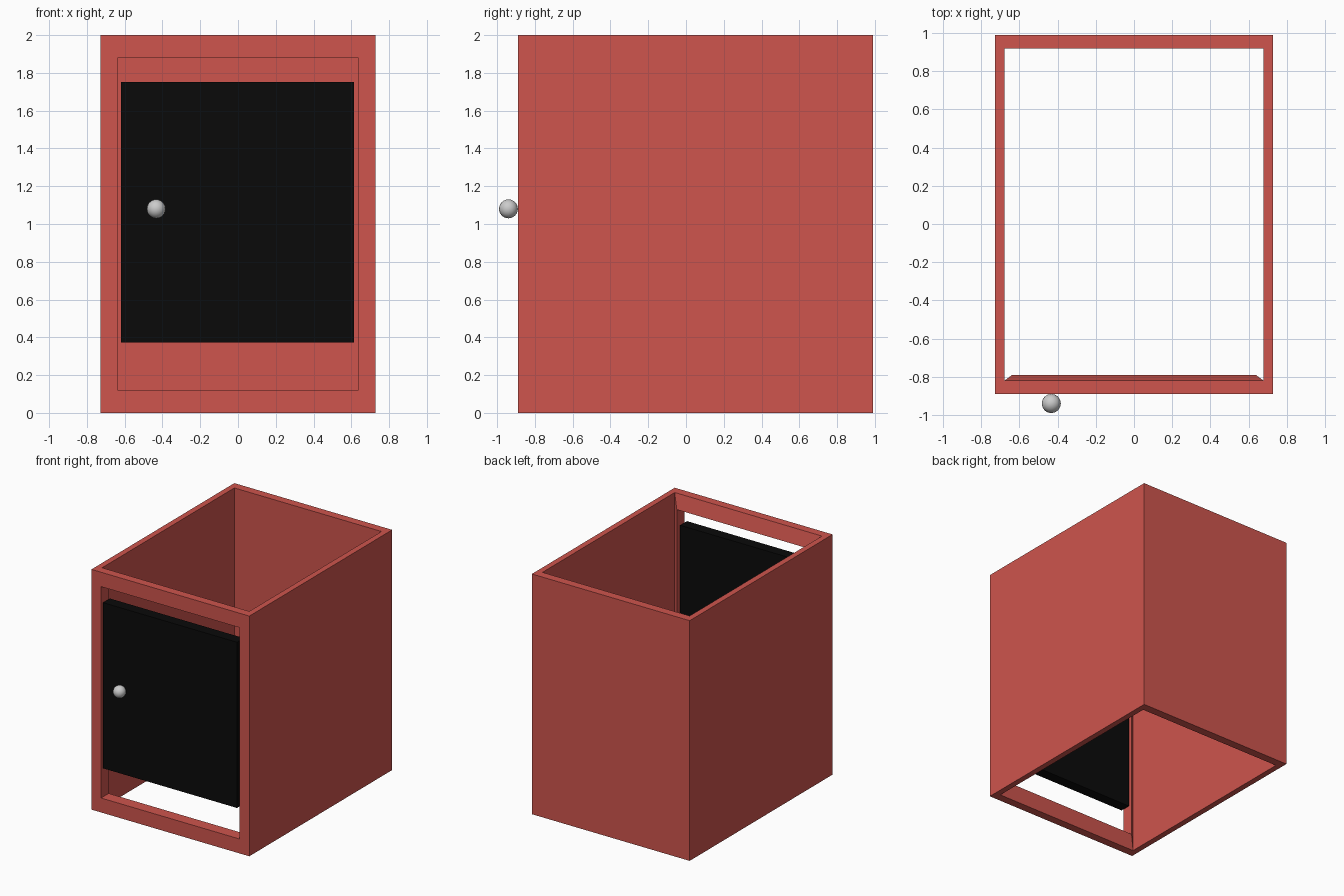
import bpy, bmesh

if "Cube" in bpy.data.objects:
    bpy.data.objects.remove(bpy.data.objects["Cube"])


def material(name, rgb):
    m = bpy.data.materials.new(name)
    m.diffuse_color = (*rgb, 1)
    m.use_nodes = True
    m.node_tree.nodes["Principled BSDF"].inputs["Base Color"].default_value = m.diffuse_color
    return m


def add_object(name, bm, mat=None):
    bmesh.ops.recalc_face_normals(bm, faces=bm.faces)
    me = bpy.data.meshes.new(name)
    bm.to_mesh(me)
    bm.free()
    ob = bpy.data.objects.new(name, me)
    bpy.context.collection.objects.link(ob)
    if mat:
        me.materials.append(mat)
    return ob


red = material("red_paint", (0.62, 0.09, 0.075))
black = material("black_panel", (0.003, 0.003, 0.003))

# Cabinet shell: open top and bottom, thick walls, framed front opening
bm = bmesh.new()


def ring(hx, y, z0, z1):
    return [bm.verts.new((x, y, z)) for x, z in
            ((-hx, z0), (hx, z0), (hx, z1), (-hx, z1))]


def loft(a, b, sides=(0, 1, 2, 3)):
    for i in sides:
        j = (i + 1) % 4
        bm.faces.new((a[i], a[j], b[j], b[i]))


outer_back = ring(0.727, 0.99, 0, 2)
outer_front = ring(0.727, -0.89, 0, 2)
hole_front = ring(0.638, -0.89, 0.12, 1.88)
hole_back = ring(0.638, -0.79, 0.12, 1.88)
inner_front = ring(0.678, -0.82, 0, 2)
inner_back = ring(0.678, 0.92, 0, 2)

walls = (1, 3)
loft(outer_back, outer_front, walls)
loft(outer_front, hole_front)
loft(hole_front, hole_back)
loft(hole_back, inner_front)
loft(inner_front, inner_back, walls)
bm.faces.new(outer_back)
bm.faces.new(inner_back)

# Top and bottom rims
for l, r in ((0, 1), (3, 2)):
    out = [outer_front[l], outer_front[r], outer_back[r], outer_back[l]]
    inn = [inner_front[l], inner_front[r], inner_back[r], inner_back[l]]
    loft(out, inn)
add_object("cabinet_shell", bm, red)

# Door panel standing in the opening
bm = bmesh.new()
bmesh.ops.create_cube(bm, size=1)
bmesh.ops.scale(bm, vec=(1.234, 0.09, 1.38), verts=bm.verts)
bmesh.ops.translate(bm, vec=(-0.003, -0.845, 1.062), verts=bm.verts)
add_object("door", bm, black)

# Round knob
bpy.ops.mesh.primitive_uv_sphere_add(segments=16, ring_count=12, radius=0.05,
                                     location=(-0.433, -0.94, 1.08))
knob = bpy.context.object
knob.name = "door_knob"
bpy.ops.object.shade_smooth()
